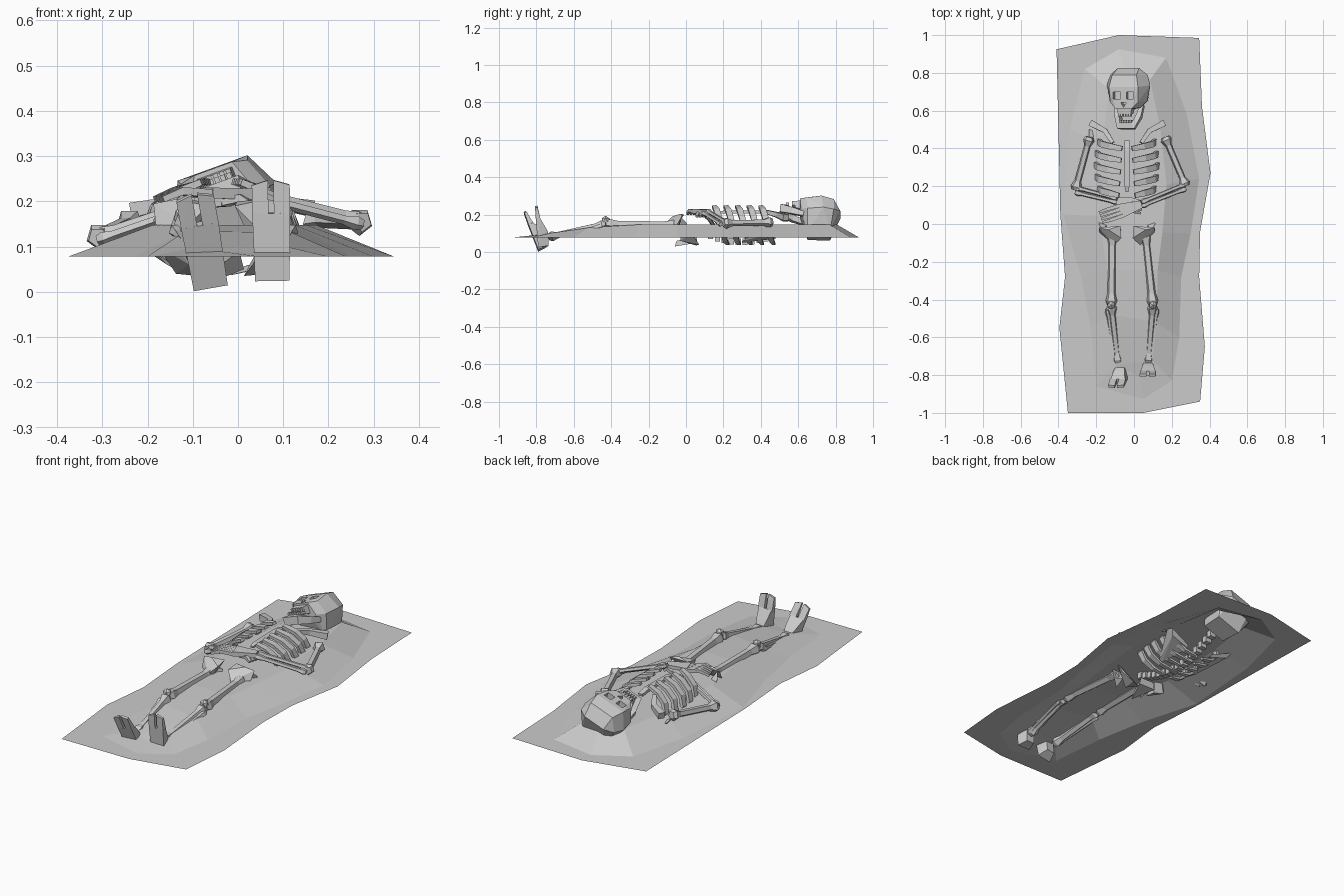
import bpy, bmesh, math
from mathutils import Vector, Matrix

default_cube = bpy.data.objects.get("Cube")
if default_cube:
    bpy.data.objects.remove(default_cube)

UP = Vector((0, 0, 1))
ALONG = Vector((0, 1, 0))


def finish(name, bm, matrix=None):
    if matrix:
        bm.transform(matrix)
    bmesh.ops.recalc_face_normals(bm, faces=bm.faces)
    mesh = bpy.data.meshes.new(name)
    bm.to_mesh(mesh)
    bm.free()
    obj = bpy.data.objects.new(name, mesh)
    bpy.context.scene.collection.objects.link(obj)
    return obj


def tube(bm, points, radii, sides=5, flat=1.0, up=UP):
    """Faceted tube along a path; flat squashes it across the up axis."""
    points = [Vector(p) for p in points]
    rings = []
    for i, (p, r) in enumerate(zip(points, radii)):
        t = (points[min(i + 1, len(points) - 1)] - points[max(i - 1, 0)]).normalized()
        u = (up - t * up.dot(t)).normalized()
        v = t.cross(u)
        ring = []
        for k in range(sides):
            a = math.tau * (k + 0.5) / sides
            ring.append(bm.verts.new(p + u * r * math.cos(a) + v * r * flat * math.sin(a)))
        rings.append(ring)
    for lower, upper in zip(rings, rings[1:]):
        for k in range(sides):
            n = (k + 1) % sides
            bm.faces.new((lower[k], lower[n], upper[n], upper[k]))
    bm.faces.new(rings[0][::-1])
    bm.faces.new(rings[-1])


def bone(bm, a, b, shaft, end):
    """Long bone with knobbly ends."""
    a, b = Vector(a), Vector(b)
    stops = (0, 0.06, 0.17, 0.83, 0.94, 1)
    radii = (end * 0.7, end, shaft, shaft, end, end * 0.7)
    tube(bm, [a.lerp(b, s) for s in stops], radii)


def hull(bm, points, mirror=False):
    points = list(points)
    if mirror:
        points += [(-x, y, z) for x, y, z in points]
    verts = [bm.verts.new(p) for p in points]
    result = bmesh.ops.convex_hull(bm, input=verts)
    spare = {g for key in ("geom_interior", "geom_unused") for g in result[key]}
    spare = [g for g in spare if isinstance(g, bmesh.types.BMVert) and g.is_valid]
    bmesh.ops.delete(bm, geom=spare, context="VERTS")


def box(bm, centre, size):
    m = Matrix.Translation(centre) @ Matrix.Diagonal((*size, 1))
    bmesh.ops.create_cube(bm, size=1, matrix=m)


# Ground sheet: flat border around a low mound
outer = [(-.41, .925), (-.08, 1), (.345, .985), (.36, .62), (.405, .27),
         (.35, -.04), (.345, -.28), (.375, -.65), (.35, -.94), (.05, -1),
         (-.35, -1), (-.395, -.55), (-.365, -.28), (-.39, .05), (-.4, .5)]
inner = [(-.26, .82), (-.08, .925), (.17, .88), (.28, .58), (.345, .24),
         (.3, -.05), (.25, -.28), (.24, -.6), (.2, -.83), (.05, -.925),
         (-.2, -.86), (-.23, -.55), (-.28, -.28), (-.375, .05), (-.34, .5)]
bm = bmesh.new()
rim = [bm.verts.new((x, y, .078)) for x, y in outer]
foot_of_mound = [bm.verts.new((x, y, .078)) for x, y in inner]
crest = []
for x, y in inner:
    y *= .87
    drop = max(0, -.2 - y)
    crest.append(bm.verts.new((x * .5, y, .148 - .17 * drop ** 2)))
for low, high in ((rim, foot_of_mound), (foot_of_mound, crest)):
    for i in range(len(low)):
        j = (i + 1) % len(low)
        bm.faces.new((low[i], low[j], high[j], high[i]))
cap = bm.faces.new(crest)
bmesh.ops.triangulate(bm, faces=[cap])
finish("ground_sheet", bm)

# Skull, turned slightly to its right
head = Matrix.Translation((-.022, .69, .18)) @ Matrix.Rotation(math.radians(-20), 4, "Y")
bm = bmesh.new()
hull(bm, [(.082, .035, .1), (.078, -.045, .09), (.068, .1, .085), (.105, .1, .015),
          (.122, .045, .02), (.105, -.04, .02), (.06, .135, .02), (.07, .08, -.1),
          (.065, -.04, -.1), (.07, -.075, .03), (.045, -.08, .098), (.04, -.08, .02)],
     mirror=True)
skull = finish("skull", bm, head)

# Eye sockets and nose opening
bm = bmesh.new()
for side in (-1, 1):
    box(bm, (side * .037, -.01, .105), (.042, .036, .07))
tube(bm, [(0, -.055, .07), (0, -.055, .13)], (.018, .018), 3, up=ALONG)
cutter = finish("socket_cutter", bm, head)
cutter.hide_render = True
cut = skull.modifiers.new("sockets", "BOOLEAN")
cut.operation, cut.solver, cut.object = "DIFFERENCE", "EXACT", cutter
bpy.context.view_layer.objects.active = skull
bpy.ops.object.modifier_apply(modifier=cut.name)
bpy.data.objects.remove(cutter)

# Upper jaw and teeth
bm = bmesh.new()
hull(bm, [(.045, -.06, .09), (.036, -.108, .085), (.036, -.108, .05), (.048, -.05, .03)],
     mirror=True)
for i in range(-2, 3):
    box(bm, (i * .015, -.112, .075), (.011, .02, .022))
finish("upper_jaw", bm, head)

# Lower jaw
bm = bmesh.new()
tube(bm, [(-.07, -.06, .0), (-.06, -.12, .02), (-.036, -.172, .045), (.036, -.172, .045),
          (.06, -.12, .02), (.07, -.06, .0)], (.018, .024, .03, .03, .024, .018), 4, .8)
for i in range(-2, 3):
    box(bm, (i * .014, -.148, .065), (.011, .016, .026))
finish("lower_jaw", bm, head)

# Spine, deepest behind the rib cage
MID = -.037
bm = bmesh.new()
for i in range(16):
    box(bm, (MID, .02 + i * .037, .13 - .075 * math.sin(math.pi * i / 15)), (.036, .028, .034))
finish("spine", bm)

# Rib cage
bm = bmesh.new()
for i in range(5):
    y = .415 - i * .062
    width = .14 + .025 * math.sin(math.pi * (i + .5) / 5)
    gap = .026 + .004 * i
    for side in (-1, 1):
        path = []
        for k in range(7):
            a = math.radians(80 - k * 27)
            x = max(width * math.cos(a), gap if k < 2 else .015)
            path.append((MID + side * x, y + .012 * k - .016, .143 + .102 * math.sin(a)))
        tube(bm, path, (.018, .023, .023, .022, .021, .018, .012), 4, .55, ALONG)
finish("ribs", bm)

bm = bmesh.new()
tube(bm, [(MID, .44, .205), (MID, .39, .214), (MID, .2, .214), (MID, .17, .21)],
     (.01, .012, .01, .006), 4, 1.8)
finish("breastbone", bm)

# Pelvis
bm = bmesh.new()
for side in (-1, 1):
    x = lambda v: MID + side * v
    hull(bm, [(x(.05), .055, .035), (x(.1), .07, .04), (x(.15), .0, .16), (x(.13), -.03, .19),
              (x(.07), -.03, .06), (x(.14), .03, .1)])
    hull(bm, [(x(.15), -.02, .195), (x(.145), -.045, .15), (x(.07), -.11, .15),
              (x(.03), -.075, .19), (x(.035), -.01, .2), (x(.1), -.03, .205), (x(.08), -.09, .08)])
hull(bm, [(MID - .05, .06, .05), (MID + .05, .06, .05), (MID, -.06, .03),
          (MID - .04, .06, .09), (MID + .04, .06, .09), (MID, -.05, .06)])
finish("pelvis", bm)

# Limbs: joint positions for each side
limbs = {
    "right": dict(s=-1, shoulder=(-.235, .46, .155), elbow=(-.31, .18, .12),
                  wrist=(-.09, .125, .195), tips=(.04, .085, .205), hip=(-.115, -.05, .145),
                  knee=(-.12, -.43, .15), ankle=(-.085, -.735, .082)),
    "left": dict(s=1, shoulder=(.165, .46, .16), elbow=(.275, .2, .155),
                 wrist=(.04, .105, .215), tips=(-.175, .035, .22), hip=(.06, -.05, .145),
                 knee=(.1, -.43, .15), ankle=(.075, -.735, .082)),
}
for label, limb in limbs.items():
    s = limb["s"]
    joint = {k: Vector(v) for k, v in limb.items() if k != "s"}

    # Shoulder girdle
    bm = bmesh.new()
    tip = joint["shoulder"] + Vector((-s * .005, .075, .025))
    tube(bm, [(MID + s * .075, .43, .215), tip.lerp(Vector((MID, .43, .22)), .4), tip],
         (.014, .018, .024), 4)
    finish(label + "_collarbone", bm)
    bm = bmesh.new()
    x = lambda v: MID + s * v
    hull(bm, [(x(.2), .5, .13), (x(.2), .46, .14), (x(.07), .47, .07), (x(.1), .3, .05),
              (x(.12), .3, .06), (x(.18), .48, .1), (x(.08), .48, .085)])
    finish(label + "_shoulder_blade", bm)

    # Arm
    bm = bmesh.new()
    bone(bm, joint["shoulder"], joint["elbow"], .018, .032)
    finish(label + "_upper_arm", bm)
    bm = bmesh.new()
    for off in (-1, 1):
        spread = Vector((0, off * .013, off * .006))
        bone(bm, joint["elbow"] + spread, joint["wrist"] + spread * .8, .011, .017)
    finish(label + "_forearm", bm)

    # Hand: palm and four fingers
    bm = bmesh.new()
    reach = joint["tips"] - joint["wrist"]
    across = reach.cross(UP).normalized()
    palm = joint["wrist"] + reach * .5
    hull(bm, [p + across * w * o + UP * h for p, w in ((joint["wrist"], .02), (palm, .038))
              for o in (-1, 1) for h in (-.011, .013)])
    for i in range(4):
        off = across * (i - 1.5) * .019
        tube(bm, [palm + off, palm + off * 1.05 + reach * .3 + UP * .004,
                  joint["tips"] + off - UP * .015], (.013, .012, .009), 4)
    finish(label + "_hand", bm)

    # Leg
    bm = bmesh.new()
    bone(bm, joint["hip"], joint["knee"], .022, .032)
    hull(bm, [joint["hip"] + Vector(p) for p in ((0, .02, .025), (0, -.03, .025), (0, -.01, -.03),
              (-s * .045, .02, .015), (-s * .045, .01, -.02))])
    finish(label + "_thigh", bm)
    bm = bmesh.new()
    bone(bm, joint["knee"], joint["ankle"], .018, .029)
    bone(bm, joint["knee"] + Vector((s * .02, -.02, -.012)),
         joint["ankle"] + Vector((s * .016, 0, 0)), .01, .016)
    finish(label + "_shin", bm)
    bm = bmesh.new()
    bmesh.ops.create_icosphere(bm, subdivisions=1, radius=.024,
                               matrix=Matrix.Translation(joint["knee"] + UP * .02))
    finish(label + "_kneecap", bm)

    # Foot, upright with two toe blocks
    bm = bmesh.new()
    hull(bm, [(.038, 0, 0), (.042, 0, .15), (.022, .055, .005), (.024, .06, .075),
              (.03, .05, .1), (.038, .026, .15)], mirror=True)
    for toe in (-1, 1):
        hull(bm, [(toe * a, b, c) for a in (.006, .042)
                  for b, c in ((0, .145), (.026, .145), (.002, .225 - a * .3), (.015, .225 - a * .3))])
    lean, roll = (21, -10) if s < 0 else (5, -1)
    place = Matrix.Translation((-.06 if s < 0 else .076, -.79, .008 if s < 0 else .024))
    turn = Matrix.Rotation(math.radians(lean), 4, "X")
    finish(label + "_foot", bm, place @ Matrix.Rotation(math.radians(roll), 4, "Y") @ turn)
